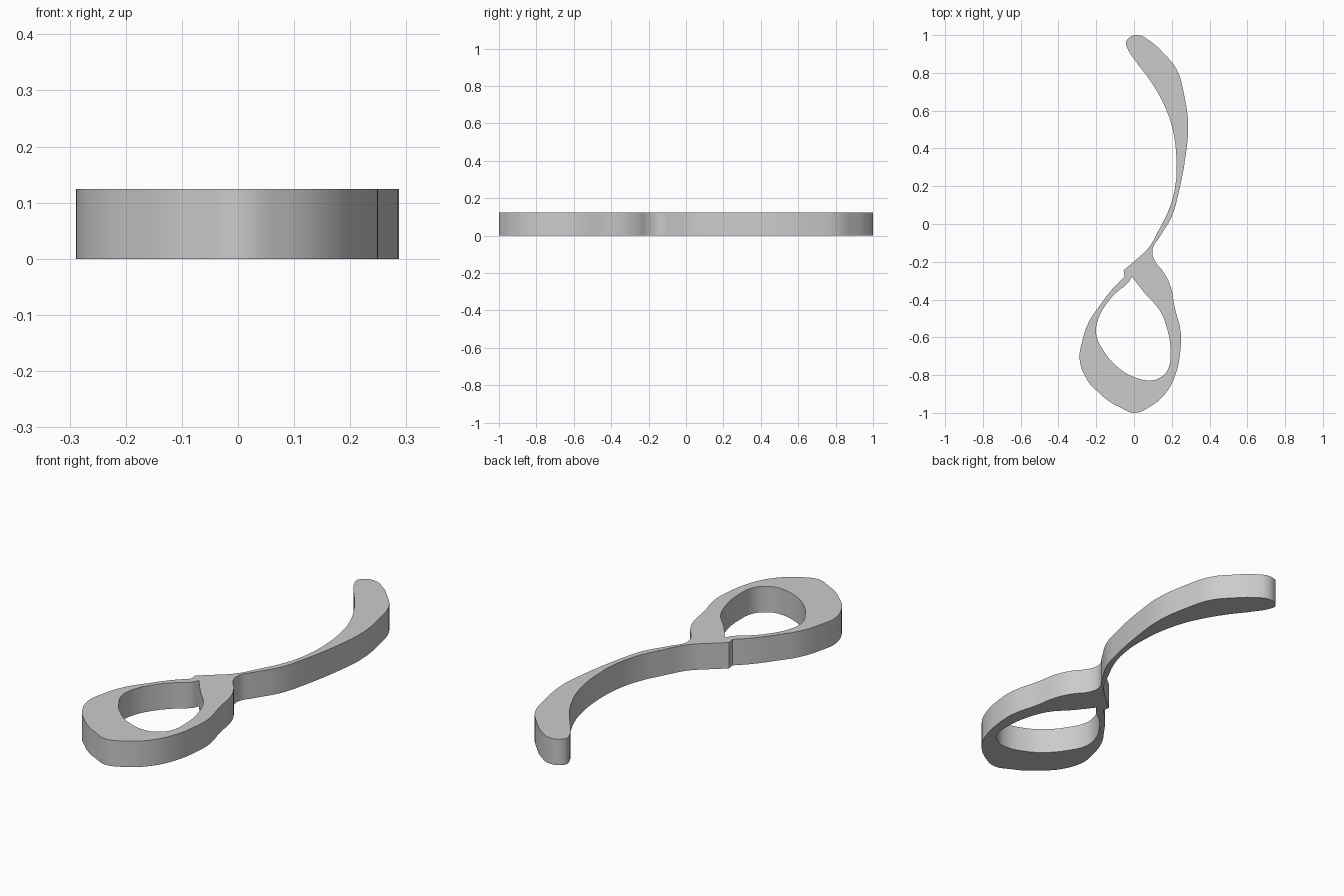
import bpy
import bmesh
import math

HEIGHT = 0.124

cube = bpy.data.objects.get("Cube")
if cube:
    bpy.data.objects.remove(cube, do_unlink=True)


def add_outline(curve, points, corners):
    """Add one closed smooth spline; the listed points stay sharp."""
    spline = curve.splines.new("BEZIER")
    spline.bezier_points.add(len(points) - 1)
    spline.use_cyclic_u = True
    spline.resolution_u = 4
    for knot, (x, y) in zip(spline.bezier_points, points):
        knot.co = (x, y, HEIGHT / 2)
        handle = "VECTOR" if (x, y) in corners else "AUTO"
        knot.handle_left_type = knot.handle_right_type = handle


# Outer edge of the curved arm, from the notch up round the tip to the neck
arm = [(-.055, -.245), (.01, -.19), (.078, -.125), (.135, -.025), (.19, .09),
       (.22, .21), (.225, .34), (.205, .5), (.16, .63), (.082, .765),
       (.01, .86), (-.04, .945), (-.04, .97), (.015, 1), (.09, .965),
       (.16, .9), (.225, .82), (.265, .685), (.287, .525), (.277, .39),
       (.235, .16), (.2, .04), (.135, -.07), (.098, -.135)]

# Outer edge of the ring, from the neck round the bottom to the notch
ring = [(.108, -.19), (.16, -.26), (.195, -.335), (.215, -.44), (.247, -.57),
        (.246, -.665), (.215, -.81), (.16, -.905), (.08, -.97), (0, -1),
        (-.075, -.97), (-.13, -.94), (-.2, -.88), (-.245, -.83),
        (-.288, -.715), (-.275, -.625), (-.24, -.52), (-.18, -.43),
        (-.115, -.345), (-.05, -.28)]

# Teardrop opening inside the ring
opening = [(-.012, -.278), (.06, -.37), (.135, -.455), (.177, -.56),
           (.193, -.675), (.18, -.77), (.135, -.815), (.09, -.828),
           (0, -.81), (-.09, -.755), (-.165, -.665), (-.2, -.585),
           (-.19, -.505), (-.14, -.415), (-.09, -.36), (-.03, -.31)]

# Extrude the flat profile into a solid band
curve = bpy.data.curves.new("looped_hook", "CURVE")
curve.dimensions = "2D"
curve.fill_mode = "BOTH"
curve.extrude = HEIGHT / 2
add_outline(curve, arm + ring, [arm[0], ring[-1]])
add_outline(curve, opening, [opening[0]])
hook = bpy.data.objects.new("looped_hook", curve)
bpy.context.collection.objects.link(hook)
hook.location.z = HEIGHT / 2

# Turn the profile into a clean closed mesh
bpy.ops.object.select_all(action="DESELECT")
hook.select_set(True)
bpy.context.view_layer.objects.active = hook
bpy.ops.object.convert(target="MESH")
bpy.ops.object.transform_apply(location=True, rotation=False, scale=False)
bm = bmesh.new()
bm.from_mesh(hook.data)
bmesh.ops.remove_doubles(bm, verts=bm.verts, dist=0.0001)
bmesh.ops.recalc_face_normals(bm, faces=bm.faces)
base = min(v.co.z for v in bm.verts)
for v in bm.verts:
    v.co.z -= base
bm.to_mesh(hook.data)
bm.free()
bpy.ops.object.shade_smooth_by_angle(angle=math.radians(30))

# Plain grey finish
grey = bpy.data.materials.new("plain_grey")
grey.use_nodes = True
colour = (0.6, 0.6, 0.6, 1)
grey.diffuse_color = colour
grey.node_tree.nodes["Principled BSDF"].inputs["Base Color"].default_value = colour
hook.data.materials.clear()
hook.data.materials.append(grey)
